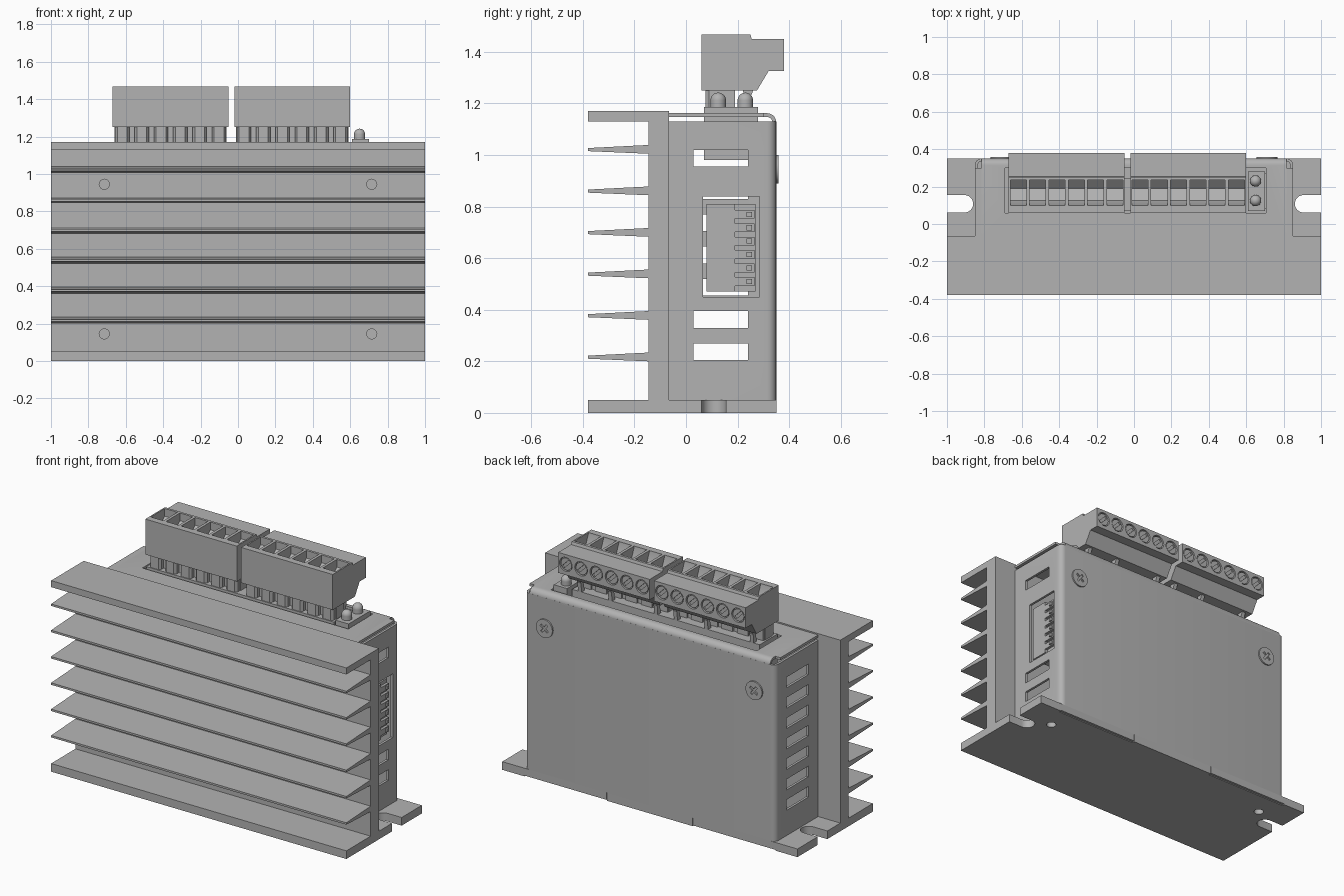
import bpy, bmesh
from math import sin, cos, pi
from mathutils import Vector

cube = bpy.data.objects.get("Cube")
if cube:
    bpy.data.objects.remove(cube, do_unlink=True)

COLOUR = (0.45, 0.45, 0.45, 1)
grey = bpy.data.materials.new("plain_grey")
grey.use_nodes = True
grey.diffuse_color = COLOUR
grey.node_tree.nodes["Principled BSDF"].inputs["Base Color"].default_value = COLOUR


def place(axis, a, b, t):
    return {"x": (t, a, b), "y": (a, t, b), "z": (a, b, t)}[axis]


def add_prism(bm, pts, axis, lo, hi):
    low = [bm.verts.new(place(axis, a, b, lo)) for a, b in pts]
    high = [bm.verts.new(place(axis, a, b, hi)) for a, b in pts]
    n = len(pts)
    bm.faces.new(low)
    bm.faces.new(high[::-1])
    for i in range(n):
        j = (i + 1) % n
        bm.faces.new((low[i], high[i], high[j], low[j]))


def build(name, prisms, smooth=False):
    """One object from a list of (profile, axis, low, high) solids."""
    bm = bmesh.new()
    for p in prisms:
        add_prism(bm, *p)
    bmesh.ops.recalc_face_normals(bm, faces=bm.faces)
    me = bpy.data.meshes.new(name)
    bm.to_mesh(me)
    bm.free()
    me.materials.append(grey)
    ob = bpy.data.objects.new(name, me)
    bpy.context.collection.objects.link(ob)
    if smooth:
        finish(ob)
    return ob


def finish(ob):
    bpy.ops.object.select_all(action="DESELECT")
    bpy.context.view_layer.objects.active = ob
    ob.select_set(True)
    bpy.ops.object.shade_smooth_by_angle(angle=0.6)


def rect(a0, a1, b0, b1):
    return [(a0, b0), (a1, b0), (a1, b1), (a0, b1)]


def box(x0, x1, y0, y1, z0, z1):
    return rect(x0, x1, y0, y1), "z", z0, z1


def arc(a, b, r, start, end, n=6):
    return [(a + r * cos(start + (end - start) * i / n),
             b + r * sin(start + (end - start) * i / n)) for i in range(n + 1)]


def disc(a, b, r, n=24):
    return arc(a, b, r, 0, 2 * pi, n)[:-1]


def cut(ob, prisms):
    """Subtract solids and bake the result."""
    tool = build("cutter", prisms)
    mod = ob.modifiers.new("cut", "BOOLEAN")
    mod.object, mod.operation, mod.solver = tool, "DIFFERENCE", "EXACT"
    deps = bpy.context.evaluated_depsgraph_get()
    me = bpy.data.meshes.new_from_object(ob.evaluated_get(deps))
    ob.modifiers.clear()
    ob.data = me
    bpy.data.objects.remove(tool, do_unlink=True)


# Heat sink with tapered fins
FRONT, ROOT, REAR, BACK = -0.38, -0.145, -0.065, 0.35
outline = [(REAR, 0), (FRONT, 0), (FRONT, 0.05), (ROOT, 0.05)]
for i in range(6):
    z = 0.217 + i * 0.161
    outline += [(ROOT, z - 0.017), (FRONT, z - 0.007), (FRONT, z + 0.005), (ROOT, z + 0.017)]
outline += [(ROOT, 1.13), (FRONT, 1.13), (FRONT, 1.17), (REAR, 1.17)]
sink = build("heat_sink", [(outline, "x", -1, 1)])
cut(sink, [(disc(sx * 0.715, z, 0.027), "y", ROOT - 0.01, ROOT + 0.03)
           for sx in (-1, 1) for z in (0.145, 0.945)])

# Foot plate with ears, open slots and small holes
half = [(0.29, BACK), (0.29, 0.335), (0.85, 0.335), (0.85, BACK), (1, BACK)]
half += [(1, 0.155)] + arc(0.907, 0.108, 0.047, pi / 2, 3 * pi / 2, 12) + [(1, 0.061), (1, REAR)]
foot = build("foot_plate", [(half + [(-x, y) for x, y in half[::-1]], "z", 0, 0.05)])
cut(foot, [(disc(sx * 0.79, 0.19, 0.028), "z", -0.01, 0.04) for sx in (-1, 1)])
finish(foot)

# Wrapped sheet cover: rounded U wall
W, T, R = 0.85, 0.015, 0.035
wall = [(W, REAR)] + arc(W - R, BACK - R, R, 0, pi / 2)
wall += arc(R - W, BACK - R, R, pi / 2, pi) + [(-W, REAR), (T - W, REAR)]
wall += arc(R - W, BACK - R, R - T, pi, pi / 2) + arc(W - R, BACK - R, R - T, pi / 2, 0)
wall += [(W - T, REAR)]
cover = build("cover_wall", [(wall, "z", 0.05, 1.13)])
slots = [0.205 + i * 0.125 for i in range(7)]
cutters = [box(-0.9, -0.8, 0.03, 0.24, z, z + 0.065) for z in slots]
cutters += [box(0.8, 0.9, 0.03, 0.24, slots[i], slots[i] + 0.065) for i in (0, 1, 6)]
cutters += [box(0.8, 0.9, 0.065, 0.285, 0.45, 0.84)]
cut(cover, cutters)
finish(cover)

# Lower back skirt either side of the centre tab
build("cover_skirt", [box(-W, -0.292, 0.335, BACK, 0.005, 0.05),
                      box(0.292, W, 0.335, BACK, 0.005, 0.05)])

# Folded top sheet with an opening for the sockets
TOP = 1.162
sheet = [(REAR, TOP)] + arc(BACK - R, TOP - R, R, pi / 2, 0) + [(BACK, 1.12), (BACK - T, 1.12)]
sheet += arc(BACK - R, TOP - R, R - T, 0, pi / 2) + [(REAR, TOP - T)]
lid = build("cover_top", [(sheet, "x", R - W, W - R)])
cut(lid, [box(-0.69, 0.705, 0.06, 0.3, 1.135, 1.2)])
finish(lid)
build("lid_edge", [box(sx * W - 0.02 * (sx + 1), sx * W + 0.02 * (1 - sx), REAR, 0.3, TOP - T, TOP)
                   for sx in (-1, 1)])

# Socket under the terminals
build("socket_base", [box(-0.67, 0.6, 0.07, 0.245, 0.98, 1.172)])

# Two pluggable terminal blocks
PITCH = 0.1033
profile = [(0.06, 1.25), (0.06, 1.467), (0.25, 1.467), (0.255, 1.45), (0.38, 1.45),
           (0.38, 1.325), (0.32, 1.325), (0.275, 1.25)]
pocket = [(0.1, 1.5), (0.1, 1.46), (0.125, 1.4), (0.19, 1.38), (0.235, 1.42), (0.235, 1.5)]
for name, x0 in (("right", -0.67), ("left", -0.02)):
    centres = [x0 + PITCH * (i + 0.5) for i in range(6)]
    block = build(name + "_terminal_block", [(profile, "x", x0, x0 + 6 * PITCH)])
    cut(block, [(pocket, "x", c - 0.043, c + 0.043) for c in centres]
        + [(disc(c, 1.39, 0.043), "y", 0.362, 0.4) for c in centres])
    finish(block)
    screws = build(name + "_terminal_screws",
                   [(disc(c, 1.39, 0.037), "y", 0.355, 0.376) for c in centres])
    d, w = 0.033 * 0.7, 0.006
    cut(screws, [([(c - d - w, 1.39 + d - w), (c - d + w, 1.39 + d + w),
                   (c + d + w, 1.39 - d + w), (c + d - w, 1.39 - d - w)], "y", 0.366, 0.4)
                 for c in centres])
    finish(screws)
    # Contact posts with chamfered front corners, rear ribs and latches
    posts = []
    for c in centres:
        posts.append(([(c - 0.038, 0.19), (c - 0.038, 0.09), (c - 0.026, 0.075),
                       (c + 0.026, 0.075), (c + 0.038, 0.09), (c + 0.038, 0.19)],
                      "z", 1.165, 1.26))
    posts.append(box(x0 + 0.01, x0 + 6 * PITCH - 0.01, 0.11, 0.18, 1.165, 1.255))
    build(name + "_contact_posts", posts)
    clip = [(0.215, 1.17), (0.245, 1.17), (0.25, 1.225), (0.265, 1.26), (0.22, 1.26), (0.225, 1.22)]
    build(name + "_latches", [(clip, "x", centres[i] - 0.012, centres[i] + 0.012) for i in (0, 3, 5)])

# Indicator lamps on their base
build("lamp_base", [box(0.61, 0.7, 0.07, 0.28, 1.1, 1.187)])
for i, y in enumerate((0.125, 0.23)):
    build("lamp_stem_%d" % i, [(disc(0.65, y, 0.03), "z", 1.18, 1.212)], True)
    bm = bmesh.new()
    bmesh.ops.create_uvsphere(bm, u_segments=24, v_segments=12, radius=0.03)
    me = bpy.data.meshes.new("lamp_dome")
    bm.to_mesh(me)
    bm.free()
    me.materials.append(grey)
    dome = bpy.data.objects.new("lamp_dome_%d" % i, me)
    dome.location = Vector((0.65, y, 1.212))
    bpy.context.collection.objects.link(dome)
    finish(dome)

# Bank of small setting switches behind the side window
build("switch_body", [box(0.7, 0.82, 0.08, 0.27, 0.47, 0.81)])
levers = []
for i in range(6):
    z = 0.51 + i * 0.052
    levers += [box(0.81, 0.836, 0.19, 0.265, z - 0.017, z + 0.017),
               box(0.83, 0.846, 0.235, 0.255, z - 0.01, z + 0.01)]
build("switch_levers", levers + [box(0.81, 0.836, 0.08, 0.19, 0.47, 0.81)])

# Cross-head cover screws on the back
for name, x in (("right", -0.71), ("left", 0.71)):
    head = build(name + "_cover_screw", [(disc(x, 0.945, 0.056, 32), "y", 0.34, 0.359)])
    a, b = 0.03, 0.007
    cross = [(-a, -b), (-b, -b), (-b, -a), (b, -a), (b, -b), (a, -b),
             (a, b), (b, b), (b, a), (-b, a), (-b, b), (-a, b)]
    s = 0.8
    cut(head, [([(x + s * p - 0.6 * q, 0.945 + 0.6 * p + s * q) for p, q in cross],
                "y", 0.352, 0.4)])
    finish(head)
